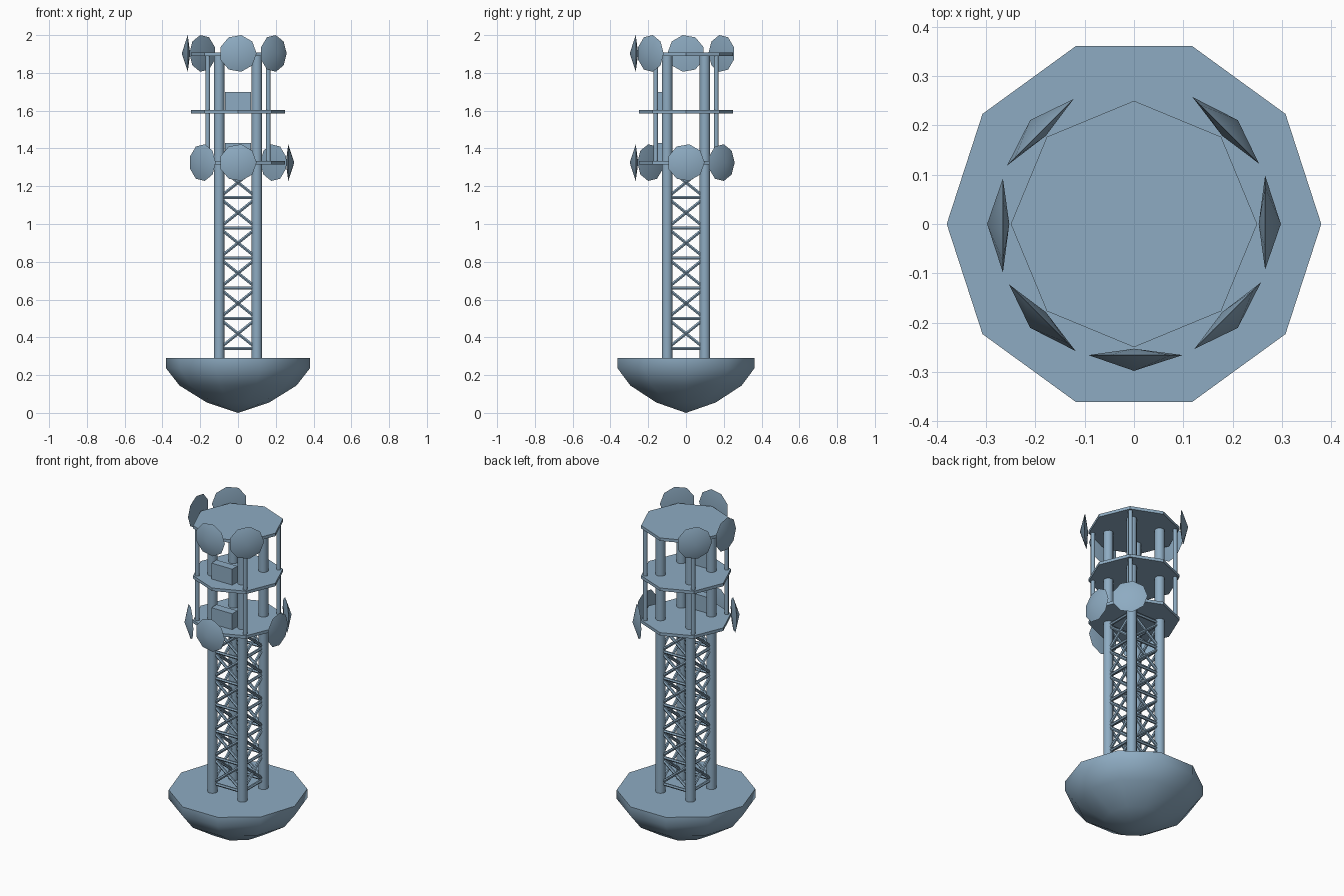
import bpy, bmesh, math
from mathutils import Vector

if "Cube" in bpy.data.objects:
    bpy.data.objects.remove(bpy.data.objects["Cube"])

# blue-grey paint shared by every part
paint = bpy.data.materials.new("blue_grey_paint")
paint.diffuse_color = (0.27, 0.41, 0.54, 1)
paint.use_nodes = True
paint.node_tree.nodes["Principled BSDF"].inputs["Base Color"].default_value = paint.diffuse_color


def make_object(name, bm, smooth=None):
    bmesh.ops.recalc_face_normals(bm, faces=bm.faces)
    me = bpy.data.meshes.new(name)
    bm.to_mesh(me)
    bm.free()
    me.materials.append(paint)
    ob = bpy.data.objects.new(name, me)
    bpy.context.collection.objects.link(ob)
    if smooth:
        bpy.ops.object.select_all(action='DESELECT')
        ob.select_set(True)
        bpy.context.view_layer.objects.active = ob
        bpy.ops.object.shade_smooth_by_angle(angle=math.radians(smooth))
    return ob


def lathe(profile, sides, z_axis=Vector((0, 0, 1)), origin=Vector((0, 0, 0))):
    """Closed turned shape from (radius, height) points; zero radius makes a tip."""
    bm = bmesh.new()
    rot = z_axis.to_track_quat('Z', 'Y')
    rings = []
    for r, h in profile:
        n = 1 if r == 0 else sides
        rings.append([bm.verts.new(origin + rot @ Vector((
            r * math.cos(2 * math.pi * i / sides),
            r * math.sin(2 * math.pi * i / sides), h))) for i in range(n)])
    for a, b in zip(rings, rings[1:]):
        for i in range(sides):
            j = (i + 1) % sides
            quad = [a[i % len(a)], a[j % len(a)], b[j % len(b)], b[i % len(b)]]
            bm.faces.new(list(dict.fromkeys(quad)))
    for ring in (rings[0], rings[-1]):
        if len(ring) > 1:
            bm.faces.new(ring)
    return bm


def rod(name, p, q, radius, sides=8):
    p, q = Vector(p), Vector(q)
    d = q - p
    bm = lathe([(radius, 0), (radius, d.length)], sides, d.normalized(), p)
    return make_object(name, bm, 50)


# rounded base
make_object("base", lathe([(0, 0), (0.165, 0.055), (0.31, 0.145),
                           (0.38, 0.235), (0.38, 0.29)], 10), 60)

# four legs and the thin posts between the platforms
for sx in (-1, 1):
    for sy in (-1, 1):
        rod("leg", (0.1 * sx, 0.1 * sy, 0.28), (0.1 * sx, 0.1 * sy, 1.9), 0.028, 12)
        rod("platform_post", (0.16 * sx, 0.16 * sy, 1.325),
            (0.16 * sx, 0.16 * sy, 1.9), 0.0125)

# lattice bracing on all four sides
corners = [(-0.1, -0.1), (0.1, -0.1), (0.1, 0.1), (-0.1, 0.1)]
for k in range(4):
    a, b = corners[k], corners[(k + 1) % 4]
    for i in range(7):
        z = 0.34 + 0.16 * i
        rod("cross_bar", (*a, z), (*b, z), 0.009, 6)
        if i < 6:
            rod("diagonal_brace", (*a, z), (*b, z + 0.16), 0.009, 6)
            rod("diagonal_brace", (*b, z), (*a, z + 0.16), 0.009, 6)

# octagonal platforms
for z in (1.325, 1.595, 1.898):
    make_object("platform", lathe([(0.25, z - 0.009), (0.25, z + 0.009)], 8))

# equipment boxes on the two lower platforms
for z in (1.38, 1.65):
    bm = bmesh.new()
    bmesh.ops.create_cube(bm, size=1)
    for v in bm.verts:
        v.co = Vector((v.co.x * 0.14, v.co.y * 0.05 - 0.13, v.co.z * 0.1 + z))
    make_object("equipment_box", bm)

# dishes around the top and bottom platforms, by compass angle
for z, angles in ((1.903, (-90, -45, 180, 135)), (1.325, (-90, -135, 0, 45))):
    for deg in angles:
        t = math.radians(deg)
        out = Vector((math.cos(t), math.sin(t), 0))
        make_object("dish", lathe([(0, 0.253), (0.0985, 0.266), (0, 0.298)], 9,
                                  out, Vector((0, 0, z))), 35)
